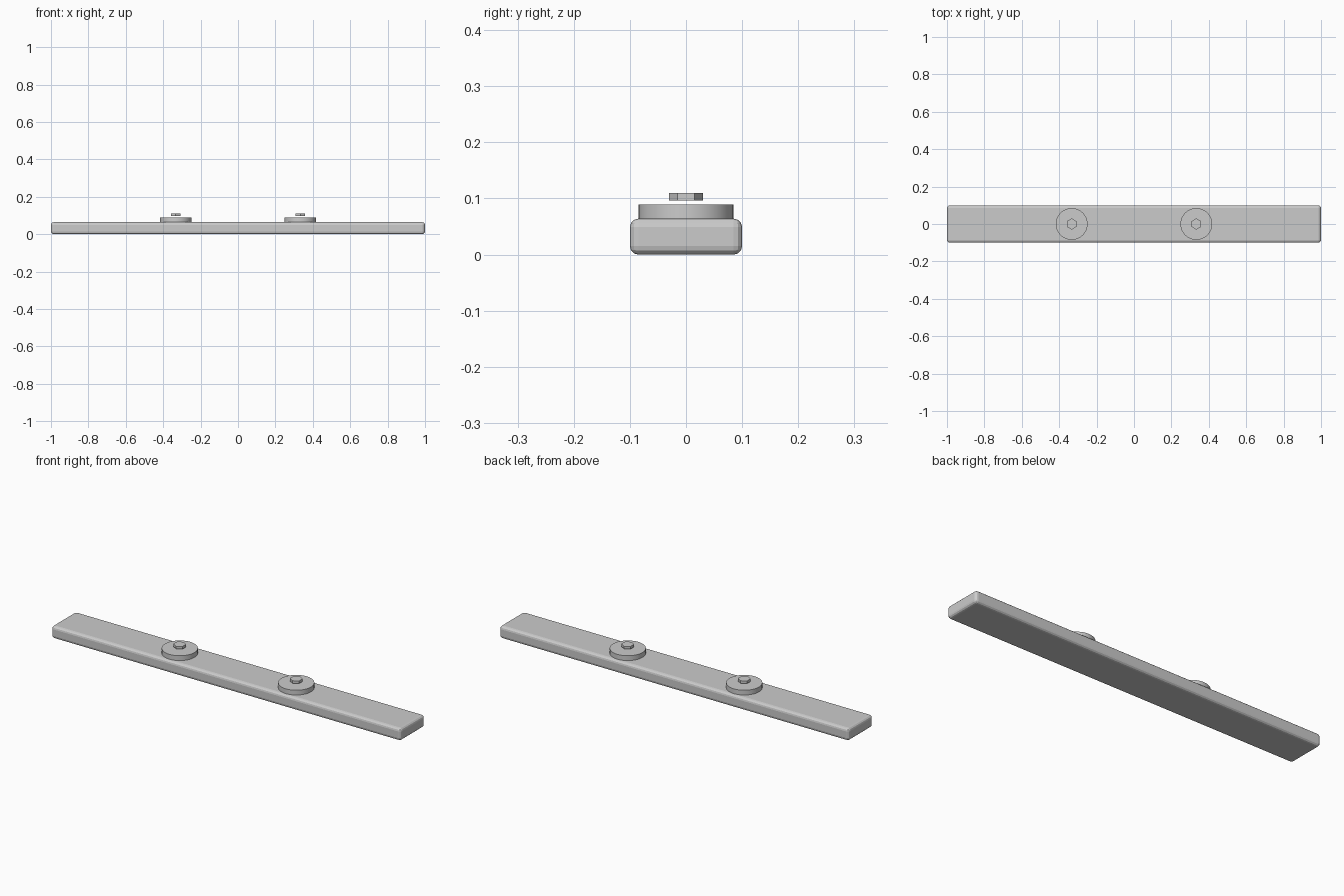
import bpy

if "Cube" in bpy.data.objects:
    bpy.data.objects.remove(bpy.data.objects["Cube"])


def smooth(obj):
    bpy.ops.object.select_all(action='DESELECT')
    obj.select_set(True)
    bpy.context.view_layer.objects.active = obj
    bpy.ops.object.shade_smooth_by_angle(angle=0.52)


def disc(name, x, radius, z0, z1, sides):
    bpy.ops.mesh.primitive_cylinder_add(vertices=sides, radius=radius, depth=z1 - z0,
                                        location=(x, 0, (z0 + z1) / 2))
    obj = bpy.context.object
    obj.name = name
    return obj


# Long flat bar with rounded edges
HEIGHT = 0.064
bpy.ops.mesh.primitive_cube_add(size=1, location=(0, 0, HEIGHT / 2))
bar = bpy.context.object
bar.name = "bar"
bar.scale = (2, 0.2, HEIGHT)
bpy.ops.object.transform_apply(location=False, rotation=False, scale=True)
bevel = bar.modifiers.new("rounded_edges", 'BEVEL')
bevel.width = 0.015
bevel.segments = 3

# Two round washers, each with a hexagonal bolt head hovering just above
for side, x in (("left", -1 / 3), ("right", 1 / 3)):
    smooth(disc(f"{side}_washer", x, 0.085, 0.06, 0.089, 32))
    disc(f"{side}_bolt_head", x, 0.03, 0.096, 0.11, 6)
